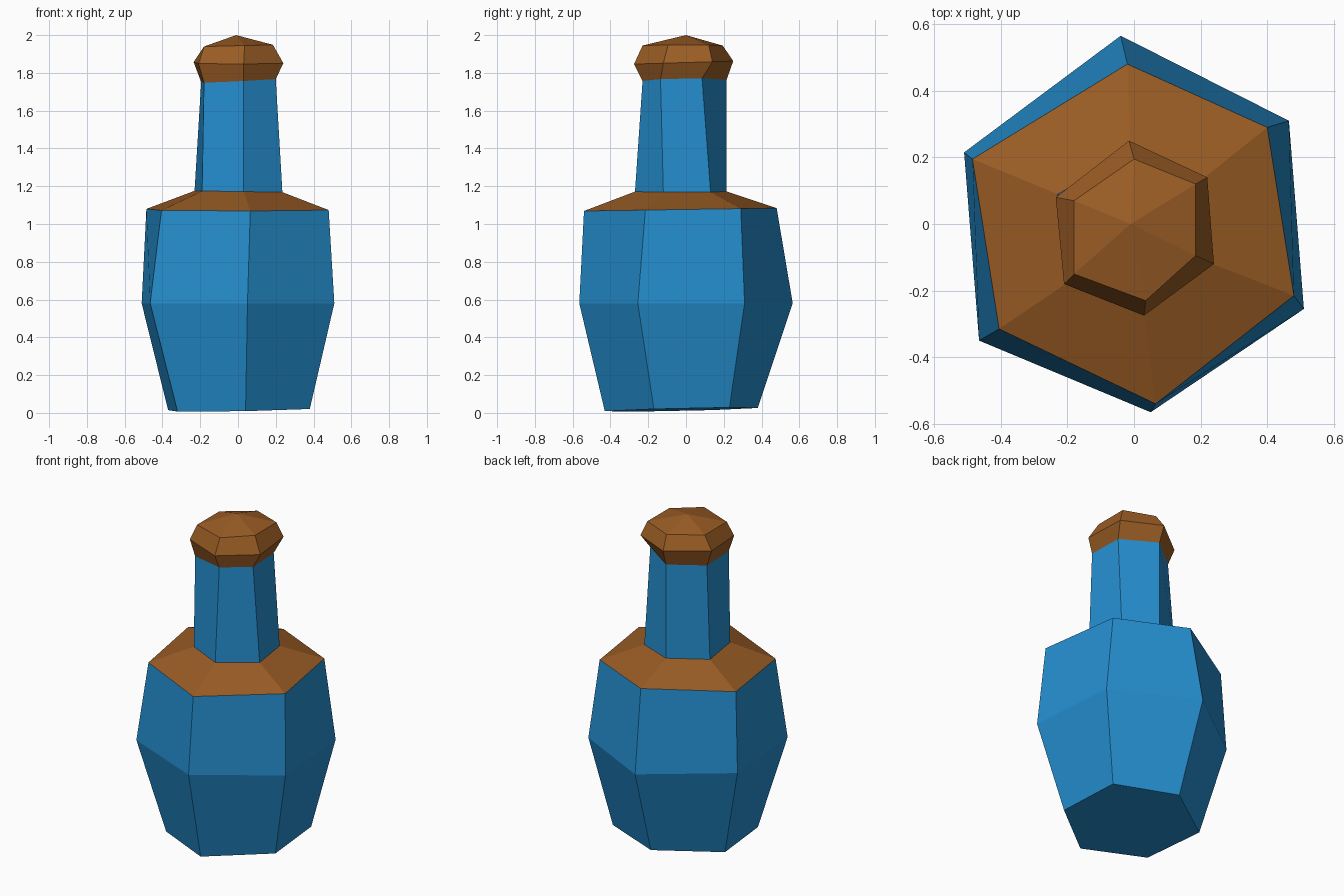
import bpy
import bmesh
from mathutils import Vector

if "Cube" in bpy.data.objects:
    bpy.data.objects.remove(bpy.data.objects["Cube"])


def material(name, rgb):
    m = bpy.data.materials.new(name)
    m.diffuse_color = (*rgb, 1)
    m.use_nodes = True
    m.node_tree.nodes["Principled BSDF"].inputs["Base Color"].default_value = m.diffuse_color
    return m


blue = material("blue glass", (0.018, 0.27, 0.62))
brown = material("brown cork", (0.32, 0.107, 0.018))


def ring(z, tilt_x, tilt_y, *xy):
    """Uneven hexagon, clockwise from the back corner, slightly tilted."""
    return [Vector((x, y, z + tilt_x * x + tilt_y * y)) for x, y in xy]


# Cross-sections from the base up
base = ring(0.018, 0.017, 0.022, (-.02, .38), (.35, .23), (.38, -.17),
            (.04, -.43), (-.32, -.26), (-.37, .14))
belly = ring(0.58, 0, 0, (-.04, .565), (.465, .31), (.51, -.255),
             (.05, -.565), (-.465, -.35), (-.51, .215))
shoulder = ring(1.077, 0, 0.015, (-.02, .48), (.40, .29), (.48, -.215),
                (.065, -.54), (-.405, -.315), (-.485, .195))
neck_low = ring(1.172, -0.015, 0, (-.01, .215), (.20, .13), (.235, -.12),
                (.03, -.27), (-.19, -.17), (-.23, .09))
neck_high = ring(1.76, 0.05, 0.02, (-.01, .215), (.19, .085), (.20, -.135),
                 (.03, -.23), (-.18, -.17), (-.195, .07))
cap_wide = ring(1.855, 0, 0.03, (-.015, .25), (.22, .14), (.24, -.12),
                (.03, -.275), (-.21, -.18), (-.235, .08))
cap_high = ring(1.944, 0.025, 0, (0, .195), (.185, .12), (.185, -.095),
                (.035, -.23), (-.18, -.15), (-.18, .07))


def loft(name, mat, rings, floor=False, apex=None):
    """Skin a stack of rings, with an optional floor and pointed top."""
    bm = bmesh.new()
    loops = [[bm.verts.new(p) for p in r] for r in rings]
    for a, b in zip(loops, loops[1:]):
        for i in range(6):
            j = (i + 1) % 6
            bm.faces.new((a[i], b[i], b[j], a[j]))
    if floor:
        bm.faces.new(loops[0])
    if apex:
        tip = bm.verts.new(apex)
        top = loops[-1]
        for i in range(6):
            bm.faces.new((top[i], tip, top[(i + 1) % 6]))
    me = bpy.data.meshes.new(name)
    bm.to_mesh(me)
    bm.free()
    me.materials.append(mat)
    ob = bpy.data.objects.new(name, me)
    bpy.context.collection.objects.link(ob)


# Bottle parts
loft("bottle_body", blue, [base, belly, shoulder], floor=True)
loft("bottle_shoulder", brown, [shoulder, neck_low])
loft("bottle_neck", blue, [neck_low, neck_high])
loft("bottle_stopper", brown, [neck_high, cap_wide, cap_high], apex=(-.01, 0, 2.0))
